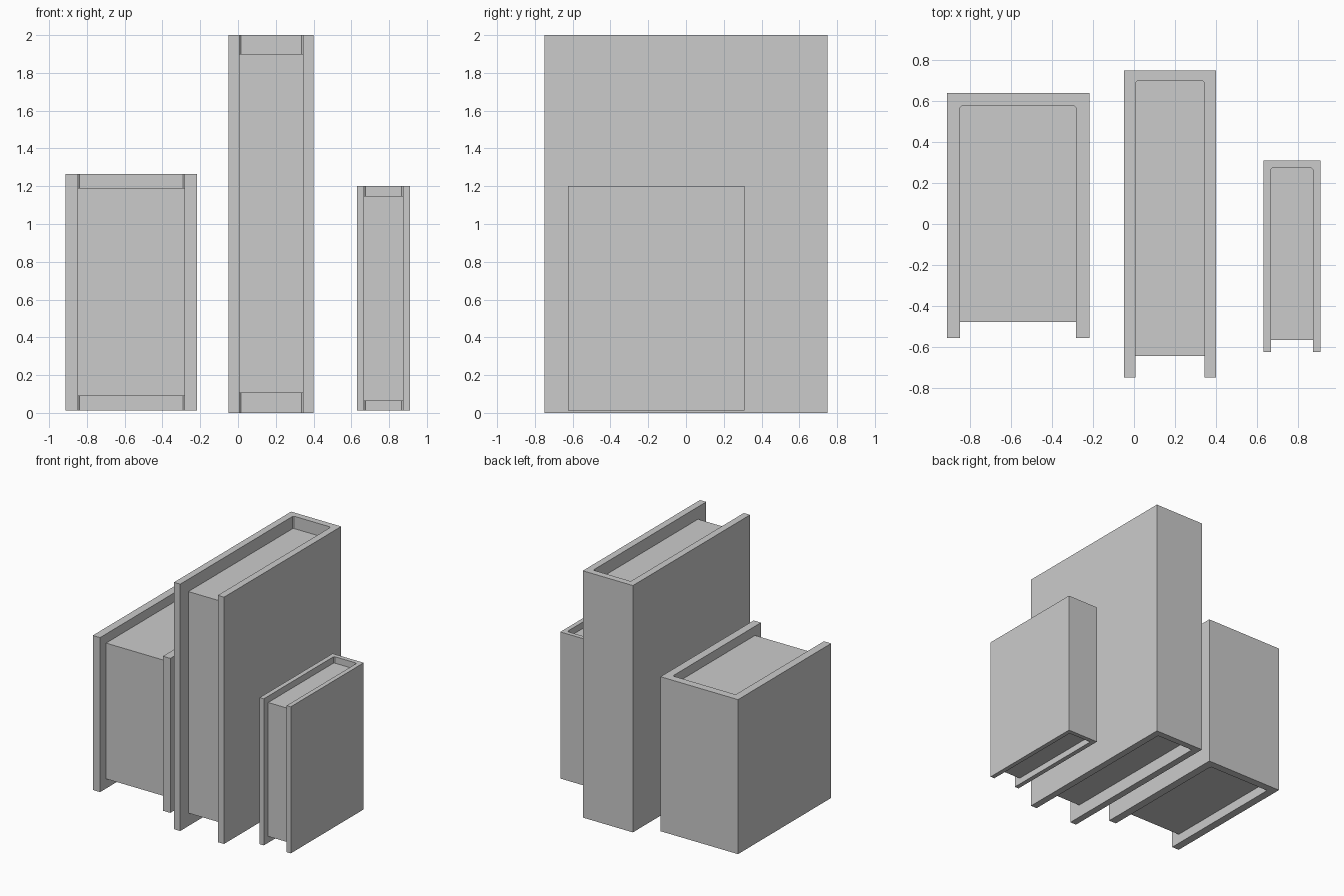
import bpy
import bmesh

if "Cube" in bpy.data.objects:
    bpy.data.objects.remove(bpy.data.objects["Cube"])


def prism(name, outline, z0, z1):
    """Extrude a flat outline from z0 up to z1."""
    bm = bmesh.new()
    face = bm.faces.new([bm.verts.new((x, y, z0)) for x, y in outline])
    top = bmesh.ops.extrude_face_region(bm, geom=[face])["geom"]
    bmesh.ops.translate(bm, vec=(0, 0, z1 - z0),
                        verts=[v for v in top if isinstance(v, bmesh.types.BMVert)])
    bmesh.ops.recalc_face_normals(bm, faces=bm.faces)
    mesh = bpy.data.meshes.new(name)
    bm.to_mesh(mesh)
    bm.free()
    obj = bpy.data.objects.new(name, mesh)
    bpy.context.collection.objects.link(obj)


def book(name, cover_x, cover_y, cover_z, page_x, page_y, page_z, c=0.008):
    (x0, x1), (y0, y1) = cover_x, cover_y
    (a, b), (front, back) = page_x, page_y
    # slightly clipped corners where the boards meet the spine
    hinge = [(b, back - c), (b - c, back), (a + c, back), (a, back - c)]
    # U-shaped cover: two boards and the spine
    prism(name + "_cover", [(x0, y0), (x0, y1), (x1, y1), (x1, y0), (b, y0)]
          + hinge + [(a, y0)], *cover_z)
    # page block, recessed at the front, top and bottom
    prism(name + "_pages", [(a, front), (b, front)] + hinge, *page_z)


book("wide_book", (-0.913, -0.218), (-0.555, 0.638), (0.012, 1.264),
     (-0.848, -0.284), (-0.478, 0.575), (0.09, 1.19))
book("tall_book", (-0.049, 0.4), (-0.75, 0.75), (0.0, 2.0),
     (0.007, 0.344), (-0.645, 0.697), (0.105, 1.9))
book("small_book", (0.631, 0.91), (-0.624, 0.31), (0.012, 1.2),
     (0.668, 0.873), (-0.567, 0.274), (0.063, 1.148))
